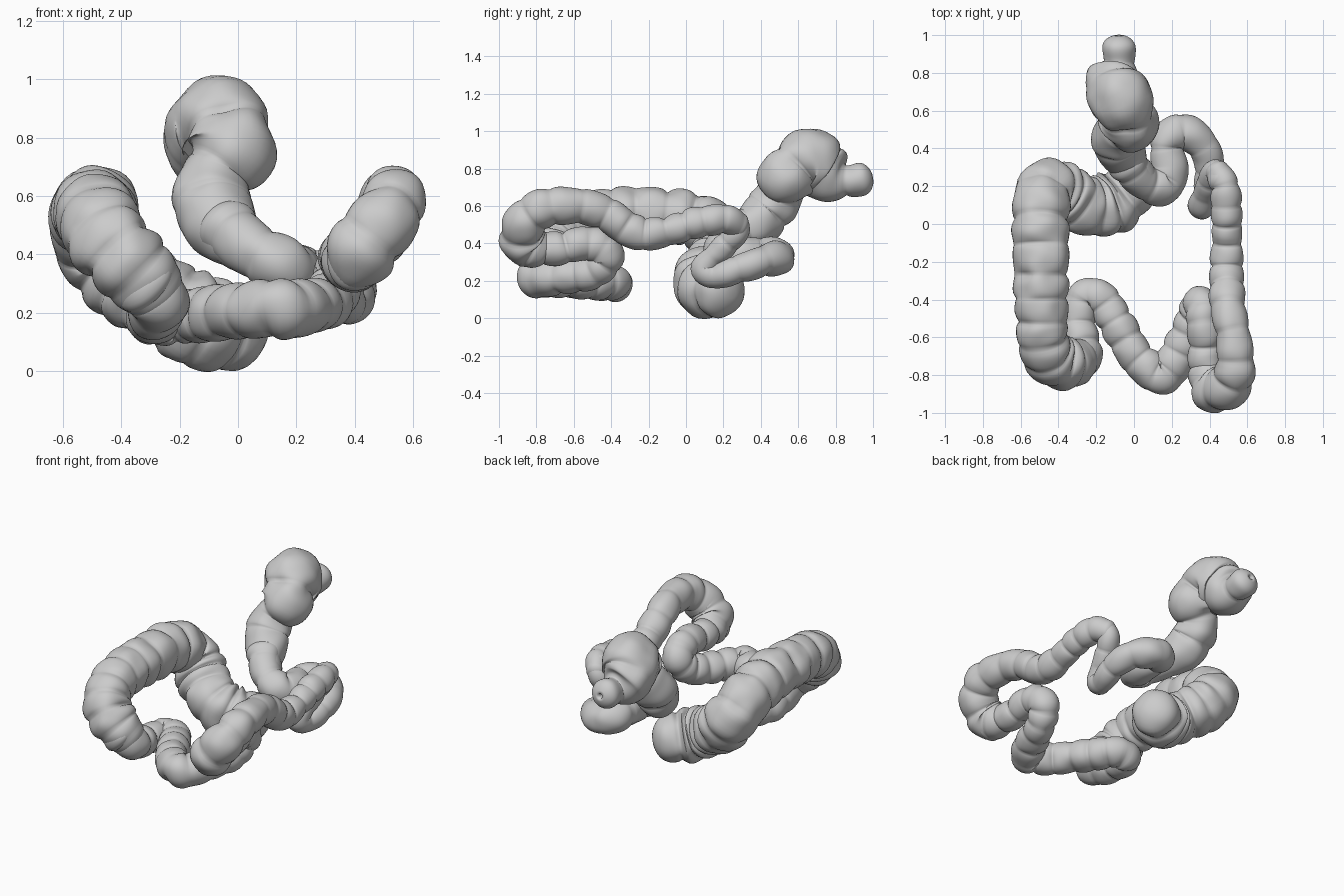
import bpy, bmesh, math, random
from mathutils import Vector, noise

random.seed(4)
STEP = 0.009


def spline(pts):
    """Catmull-Rom through (x, y, z, radius), resampled to even steps."""
    P = [Vector(p) for p in pts]
    P = [P[0] * 2 - P[1]] + P + [P[-1] * 2 - P[-2]]
    fine = []
    for i in range(1, len(P) - 2):
        a, b, c, d = P[i - 1:i + 3]
        for k in range(60):
            t = k / 60
            fine.append(0.5 * (2 * b + (c - a) * t + (2 * a - 5 * b + 4 * c - d) * t * t
                               + (3 * b - a - 3 * c + d) * t ** 3))
    fine.append(P[-2])
    out, gone = [fine[0]], 0.0
    for p, q in zip(fine, fine[1:]):
        gone += (q.xyz - p.xyz).length
        if gone >= STEP:
            out.append(q)
            gone = 0.0
    return out


def cap(frame, t):
    """Shrinking rings that round off a tube end."""
    c, r, u, v, _ = frame
    return [(c + t * r * 0.8 * math.sin(a), r * math.cos(a), u, v, 0.0)
            for a in [math.pi / 2 * k / 8 for k in range(1, 8)]]


def gut(name, pts, lobe, depth, pit=False, sides=40):
    """Sweep a pouched tube with rounded ends; pit sinks a small hole in the last end."""
    S = spline(pts)
    n = len(S)
    tang = [(S[min(i + 2, n - 1)].xyz - S[max(i - 2, 0)].xyz).normalized() for i in range(n)]
    side = tang[0].orthogonal().normalized()
    phase, rate = 0.5, 1 / lobe
    frames = []
    for i in range(n):
        side = (side - tang[i] * side.dot(tang[i])).normalized()
        phase += STEP * rate
        if phase >= 1:
            phase -= 1
            rate = 1 / (lobe * random.uniform(0.7, 1.35))
        crease = 1 - abs(math.sin(math.pi * phase)) ** 0.5
        frames.append((S[i].xyz, S[i].w, side.copy(), tang[i].cross(side), crease))
    start = cap(frames[0], -tang[0])[::-1]
    end = cap(frames[-1], tang[-1])
    if pit:
        c, r, u, v, _ = end[-1]
        end += [(c - tang[-1] * 0.03, r * 0.8, u, v, 0), (c - tang[-1] * 0.06, r * 0.5, u, v, 0)]
    bm = bmesh.new()
    rings = []
    for c, r, u, v, cr in start + frames + end:
        ring = []
        for k in range(sides):
            a = 2 * math.pi * k / sides
            d = u * math.cos(a) + v * math.sin(a)
            # creases bite deeper in places, so the pouches look uneven
            bite = max(0.1, 0.75 + 0.9 * noise.noise((c + d * r) * 7 + Vector((5, 2, 8))))
            bump = 0.09 * noise.noise((c + d * r) * 9)
            ring.append(bm.verts.new(c + d * r * (1.04 - depth * cr * bite + bump)))
        rings.append(ring)
    for A, B in zip(rings, rings[1:]):
        for k in range(sides):
            j = (k + 1) % sides
            bm.faces.new((A[k], A[j], B[j], B[k]))
    bm.faces.new(rings[0][::-1])
    bm.faces.new(rings[-1])
    bmesh.ops.recalc_face_normals(bm, faces=bm.faces)
    me = bpy.data.meshes.new(name)
    bm.to_mesh(me)
    bm.free()
    for f in me.polygons:
        f.use_smooth = True
    ob = bpy.data.objects.new(name, me)
    bpy.context.collection.objects.link(ob)
    return ob


# wide closed pouch and ascending limb, up to the first bend
gut("ascending_colon", [
    (-0.02, 0.18, 0.15, 0.14), (-0.12, 0.11, 0.17, 0.165), (-0.24, 0.09, 0.23, 0.15),
    (-0.38, 0.17, 0.32, 0.155), (-0.47, 0.18, 0.43, 0.15), (-0.49, 0.05, 0.52, 0.15),
    (-0.49, -0.15, 0.55, 0.145), (-0.49, -0.40, 0.55, 0.14), (-0.485, -0.60, 0.525, 0.135),
    (-0.44, -0.71, 0.44, 0.14), (-0.36, -0.74, 0.35, 0.135), (-0.29, -0.72, 0.28, 0.11)],
    0.1, 0.22)

# crossing limb, dipping in the middle and rising to the second bend
gut("transverse_colon", [
    (-0.32, -0.75, 0.30, 0.11), (-0.27, -0.69, 0.24, 0.10), (-0.29, -0.53, 0.19, 0.09),
    (-0.27, -0.39, 0.18, 0.09), (-0.18, -0.39, 0.19, 0.09), (-0.09, -0.53, 0.195, 0.095),
    (0.02, -0.71, 0.21, 0.095), (0.15, -0.80, 0.215, 0.10), (0.24, -0.68, 0.22, 0.095),
    (0.31, -0.50, 0.25, 0.09), (0.35, -0.42, 0.33, 0.09), (0.37, -0.52, 0.40, 0.09),
    (0.38, -0.70, 0.37, 0.09), (0.40, -0.86, 0.38, 0.10)],
    0.085, 0.22)

# descending limb
gut("descending_colon", [
    (0.39, -0.80, 0.37, 0.10), (0.42, -0.87, 0.41, 0.12), (0.49, -0.87, 0.50, 0.115),
    (0.535, -0.77, 0.585, 0.105), (0.53, -0.62, 0.605, 0.095), (0.50, -0.45, 0.57, 0.09),
    (0.49, -0.27, 0.46, 0.09), (0.49, -0.12, 0.46, 0.08), (0.49, 0.05, 0.51, 0.08),
    (0.48, 0.20, 0.53, 0.077), (0.44, 0.28, 0.50, 0.065)],
    0.1, 0.2)

# narrow looping limb
gut("sigmoid_colon", [
    (0.46, 0.23, 0.525, 0.07), (0.43, 0.28, 0.48, 0.065), (0.39, 0.19, 0.37, 0.065),
    (0.36, 0.10, 0.27, 0.07), (0.38, 0.16, 0.23, 0.07), (0.40, 0.30, 0.27, 0.075),
    (0.36, 0.42, 0.305, 0.083), (0.25, 0.49, 0.325, 0.098), (0.17, 0.42, 0.345, 0.09),
    (0.19, 0.29, 0.34, 0.095), (0.15, 0.20, 0.36, 0.10), (0.04, 0.23, 0.42, 0.09),
    (-0.04, 0.32, 0.49, 0.10)],
    0.13, 0.18)

# broad final limb, pinched between its pouches, with the small outlet
gut("rectum", [
    (0.03, 0.24, 0.425, 0.09), (-0.04, 0.34, 0.48, 0.11), (-0.09, 0.43, 0.56, 0.135),
    (-0.08, 0.50, 0.66, 0.12), (-0.03, 0.53, 0.74, 0.15), (-0.04, 0.59, 0.82, 0.15),
    (-0.06, 0.65, 0.845, 0.165), (-0.10, 0.73, 0.79, 0.165), (-0.09, 0.80, 0.74, 0.125),
    (-0.08, 0.86, 0.73, 0.09), (-0.08, 0.935, 0.74, 0.085)],
    0.15, 0.25, pit=True)
